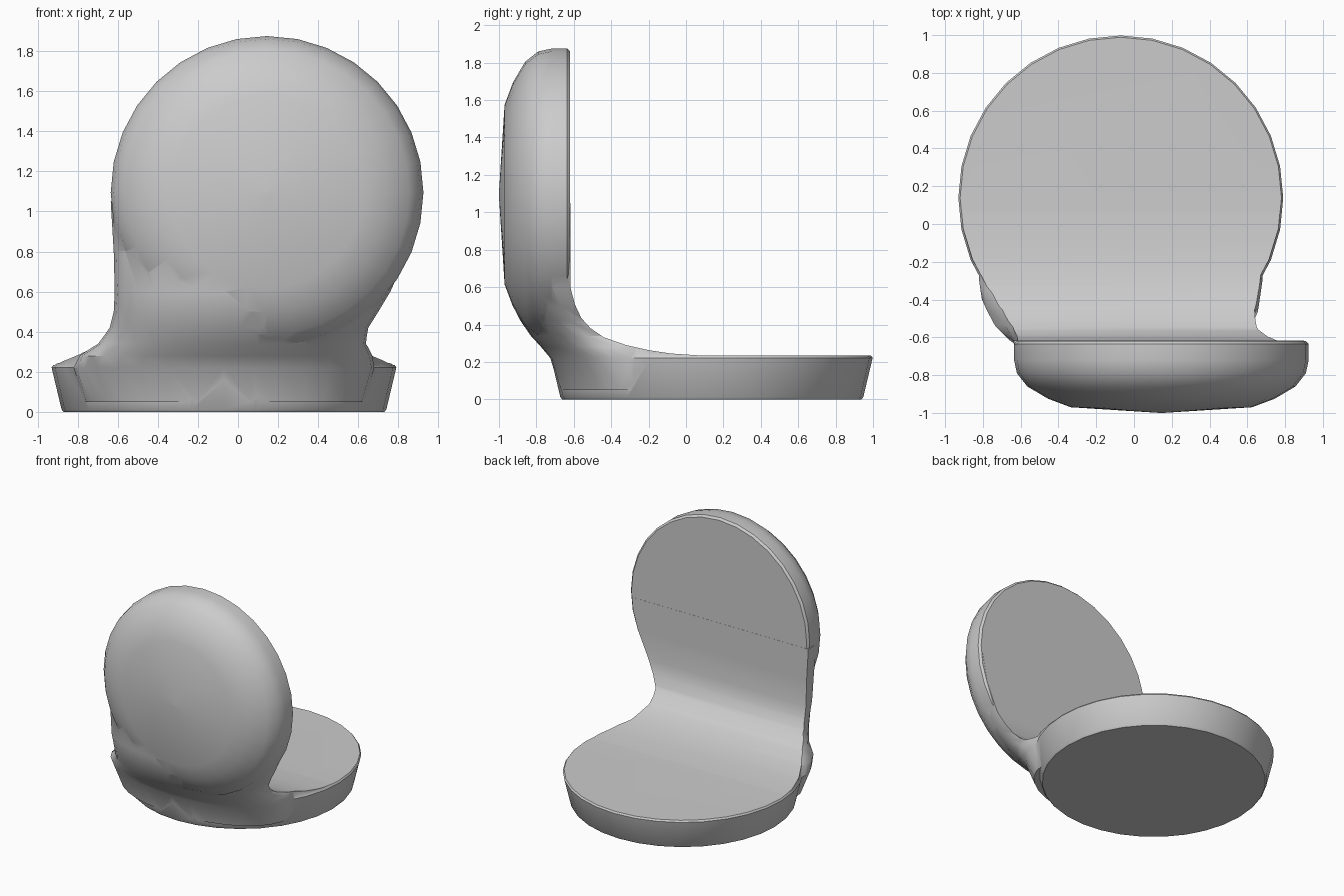
import bpy, bmesh, math
from mathutils import Matrix, Vector

cube = bpy.data.objects.get("Cube")
if cube:
    bpy.data.objects.remove(cube, do_unlink=True)

grey = bpy.data.materials.new("plain grey")
grey.use_nodes = True
COLOUR = (0.6, 0.6, 0.6, 1)
grey.diffuse_color = COLOUR
grey.node_tree.nodes["Principled BSDF"].inputs["Base Color"].default_value = COLOUR


def loft(name, rings):
    """Closed solid through rings of equal point count."""
    bm = bmesh.new()
    loops = [[bm.verts.new(p) for p in ring] for ring in rings]
    n = len(loops[0])
    for a, b in zip(loops, loops[1:]):
        for i in range(n):
            j = (i + 1) % n
            bm.faces.new((a[i], a[j], b[j], b[i]))
    bm.faces.new(loops[0])
    bm.faces.new(loops[-1])
    bmesh.ops.recalc_face_normals(bm, faces=bm.faces)
    mesh = bpy.data.meshes.new(name)
    bm.to_mesh(mesh)
    bm.free()
    obj = bpy.data.objects.new(name, mesh)
    bpy.context.collection.objects.link(obj)
    mesh.materials.append(grey)
    return obj


def turned(name, profile, matrix, sides=32):
    """Solid of revolution from (radius, height) pairs."""
    angles = [math.tau * i / sides for i in range(sides)]
    return loft(name, [[matrix @ Vector((r * math.cos(a), r * math.sin(a), h))
                        for a in angles] for r, h in profile])


def combine(target, other, operation):
    mod = target.modifiers.new(operation.lower(), "BOOLEAN")
    mod.operation, mod.object, mod.solver = operation, other, "EXACT"
    bpy.context.view_layer.objects.active = target
    bpy.ops.object.modifier_apply(modifier=mod.name)
    bpy.data.objects.remove(other, do_unlink=True)


# Round foot, left tall so the fillet can be carved from it
body = turned("curved_stand", [(0.80, 0), (0.81, 0.012), (0.86, 0.222),
                               (0.85, 0.236), (0.848, 0.45)],
              Matrix.Translation((-0.07, 0.138, 0)))

# Upright domed disc, turned about the y axis
disc = turned("upright_disc", [(0.765, 0.619), (0.78, 0.635), (0.78, 0.72), (0.765, 0.79),
                               (0.71, 0.86), (0.60, 0.925), (0.48, 0.97), (0.01, 1.0)],
              Matrix.Translation((0.145, 0, 1.095)) @ Matrix.Rotation(math.pi / 2, 4, "X"))

# Neck joining them: z, left x, right x, chord y, front y
sections = [(0.05, -0.77, 0.63, -0.25, -0.675), (0.22, -0.82, 0.68, -0.30, -0.725),
            (0.28, -0.79, 0.67, -0.37, -0.775), (0.34, -0.70, 0.64, -0.44, -0.83),
            (0.42, -0.64, 0.65, -0.55, -0.885), (0.50, -0.62, 0.70, -0.60, -0.925),
            (0.60, -0.615, 0.76, -0.64, -0.955), (0.80, -0.62, 0.85, -0.66, -0.96),
            (1.05, -0.635, 0.90, -0.68, -0.94)]
rings = []
for z, x0, x1, chord, front in sections:
    mid, half = (x0 + x1) / 2, (x1 - x0) / 2
    ring = [(x1, chord + 0.15, z)]
    for i in range(17):
        a = math.pi * i / 16
        ring.append((mid + half * math.cos(a),
                     chord + (front - chord) * math.sin(a) ** 0.9, z))
    ring.append((x0, chord + 0.15, z))
    rings.append(ring)
neck = loft("neck", rings)

# Carve the seat-like inner face with its sweeping fillet
inner = [(1.3, 0.235), (0.07, 0.235), (-0.08, 0.245), (-0.2, 0.263), (-0.32, 0.29),
         (-0.44, 0.332), (-0.51, 0.38), (-0.56, 0.435), (-0.595, 0.51), (-0.618, 0.60),
         (-0.618, 2.2), (1.3, 2.2)]
cutter = loft("inner_cutter", [[(x, y, z) for y, z in inner] for x in (-1.5, 1.5)])

combine(body, neck, "UNION")
combine(body, disc, "UNION")
combine(body, cutter, "DIFFERENCE")

bpy.ops.object.select_all(action="DESELECT")
body.select_set(True)
bpy.context.view_layer.objects.active = body
bpy.ops.object.shade_smooth_by_angle(angle=math.radians(35))
